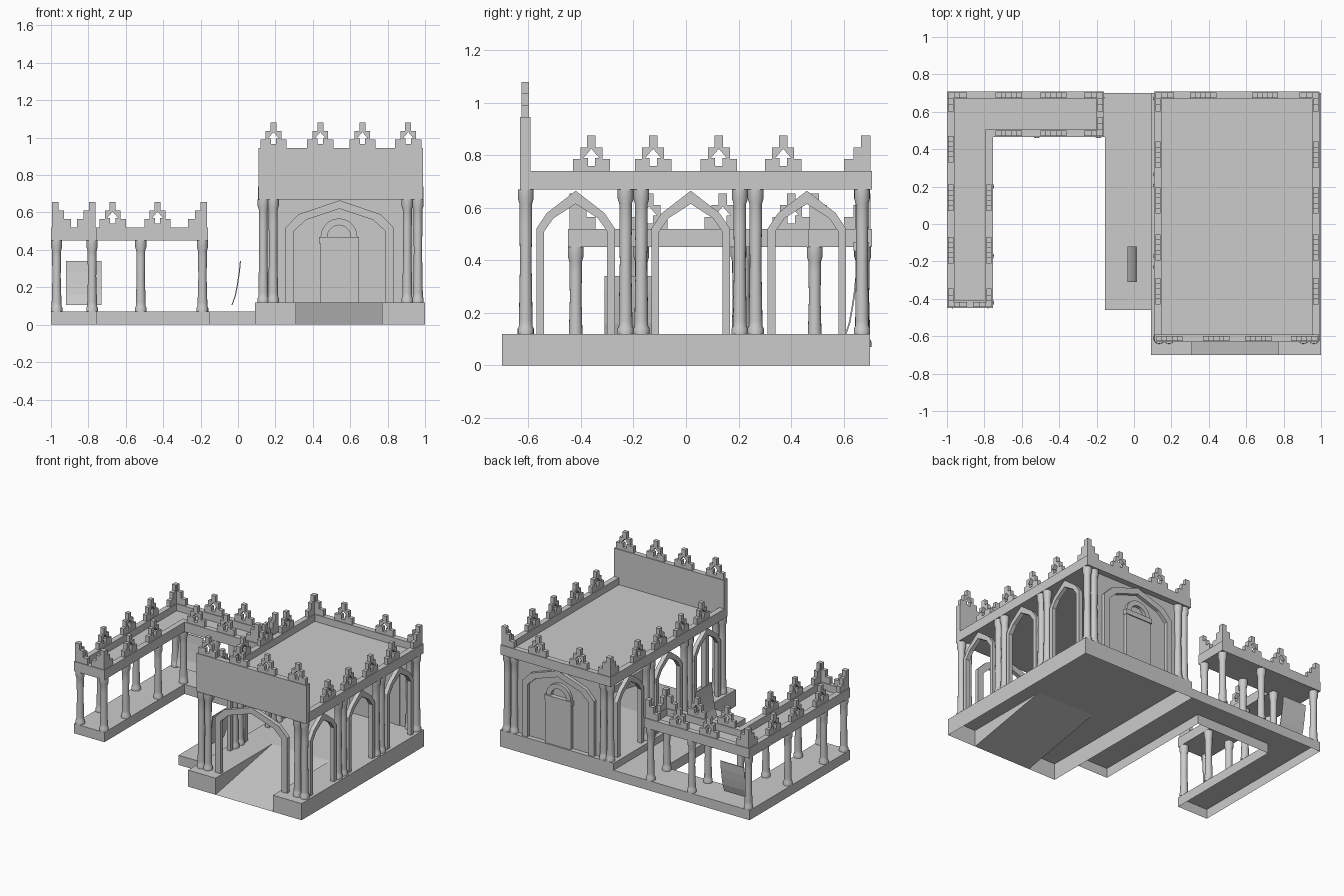
import bpy, bmesh, math

cube = bpy.data.objects.get("Cube")
if cube:
    bpy.data.objects.remove(cube, do_unlink=True)

stone = bpy.data.materials.new("grey stone")
stone.use_nodes = True
GREY = (0.6, 0.6, 0.6, 1)
stone.diffuse_color = GREY
stone.node_tree.nodes["Principled BSDF"].inputs["Base Color"].default_value = GREY


def finish(name, bm, recalc=True):
    if recalc:
        bmesh.ops.recalc_face_normals(bm, faces=bm.faces[:])
    mesh = bpy.data.meshes.new(name)
    bm.to_mesh(mesh)
    bm.free()
    mesh.materials.append(stone)
    ob = bpy.data.objects.new(name, mesh)
    bpy.context.collection.objects.link(ob)
    return ob


def add_prism(bm, pts, axis, a, b):
    """Extrude a 2D outline along an axis from a to b."""
    place = {"x": lambda u, v, d: (d, u, v),
             "y": lambda u, v, d: (u, d, v),
             "z": lambda u, v, d: (u, v, d)}[axis]
    ends = [[bm.verts.new(place(u, v, d)) for u, v in pts] for d in (a, b)]
    bm.faces.new(ends[0])
    bm.faces.new(ends[1][::-1])
    for i in range(len(pts)):
        j = (i + 1) % len(pts)
        bm.faces.new((ends[0][i], ends[0][j], ends[1][j], ends[1][i]))


def prism(name, pts, axis, a, b):
    bm = bmesh.new()
    add_prism(bm, pts, axis, a, b)
    return finish(name, bm)


def rect(u0, u1, v0, v1):
    return [(u0, v0), (u1, v0), (u1, v1), (u0, v1)]


def open_base(name, pts, h, gaps=()):
    """Floor with skirt walls and no underside."""
    bm = bmesh.new()
    low = [bm.verts.new((x, y, 0)) for x, y in pts]
    top = [bm.verts.new((x, y, h)) for x, y in pts]
    bm.faces.new(top)
    for i in range(len(pts)):
        if i not in gaps:
            j = (i + 1) % len(pts)
            bm.faces.new((low[i], low[j], top[j], top[i]))
    return finish(name, bm, False)


# Floors
FLOOR, LOW = 0.12, 0.07
open_base("main_base", [(.09, -.7), (.31, -.7), (.31, -.05), (.77, -.05),
                        (.77, -.7), (1, -.7), (1, .7), (.09, .7)], FLOOR, (1, 2, 3))
open_base("wing_base", [(-1, -.45), (-.755, -.45), (-.755, .465), (-.155, .465),
                        (-.155, -.46), (.09, -.46), (.09, .7), (-1, .7)], LOW)

# Ramp cut into the main floor
bm = bmesh.new()
lo, hi, back = [[bm.verts.new((x, y, z)) for x in (.31, .77)]
                for y, z in ((-.7, 0), (-.7, FLOOR), (-.05, FLOOR))]
bm.faces.new((lo[0], lo[1], back[1], back[0]))
bm.faces.new((lo[0], back[0], hi[0]))
bm.faces.new((lo[1], hi[1], back[1]))
finish("ramp", bm, False)


# Columns
def column(name, x, y, z0, z1):
    h = z1 - z0
    prof = [(0, 0), (.031, 0), (.031, .02), (.026, .03), (.026, .05), (.022, h * .5),
            (.024, h * .75), (.024, h - .055), (.03, h - .035), (.03, h), (0, h)]
    bm = bmesh.new()
    line = [bm.verts.new((r, 0, z)) for r, z in prof]
    edges = [bm.edges.new(p) for p in zip(line, line[1:])]
    bmesh.ops.spin(bm, geom=line + edges, cent=(0, 0, 0), axis=(0, 0, 1),
                   angle=math.tau, steps=16)
    bmesh.ops.remove_doubles(bm, verts=bm.verts[:], dist=.0002)
    ob = finish(name, bm)
    ob.location = (x, y, z0)
    bpy.ops.object.select_all(action="DESELECT")
    ob.select_set(True)
    bpy.context.view_layer.objects.active = ob
    bpy.ops.object.shade_smooth_by_angle(angle=math.radians(40))


for y in (-.61, .67):
    for x in (.135, .188, .905, .962):
        column("main_end_column", x, y, FLOOR, .67)
for y in (-.23, -.17, .205, .265):
    for x in (.135, .962):
        column("main_side_column", x, y, FLOOR, .67)
for x, ys in ((-.97, (-.42, -.19, .22, .67)), (-.78, (-.42, -.17, .2, .49)),
              (-.52, (.49, .675)), (-.19, (.49, .675))):
    for y in ys:
        column("wing_column", x, y, LOW, .45)


# Pointed arches
def arch(name, c, axis, d, outer, inner):
    path = [(s * u + c, z) for s, pts in ((-1, outer), (1, outer[-2::-1]))
            for u, z in pts]
    path += [(s * u + c, z) for s, pts in ((1, inner), (-1, inner[-2::-1]))
             for u, z in pts]
    prism(name, path, axis, d - .015, d + .015)


SIDE = ([(.15, FLOOR), (.15, .52), (.11, .58), (0, .665)],
        [(.12, FLOOR), (.12, .51), (.085, .56), (0, .615)])
END = ([(.288, FLOOR), (.288, .52), (.22, .59), (0, .665)],
       [(.245, FLOOR), (.245, .5), (.18, .56), (0, .62)])
for d in (.135, .965):
    for c in (-.42, .018, .46):
        arch("side_arch", c, "x", d, *SIDE)
for d in (-.61, .675):
    arch("end_arch", .543, "y", d, *END)

# Back wall with doorway
bm = bmesh.new()
bm.faces.new([bm.verts.new((x, .665, z)) for x, z in rect(.12, .98, FLOOR, .67)])
finish("back_wall", bm, False)
prism("door", rect(.44, .645, FLOOR, .435), "y", .645, .69)
prism("door_lintel", rect(.432, .648, .435, .47), "y", .638, .697)
arc = [math.pi * i / 14 for i in range(15)]
ring = [(.54 + r * math.cos(t), .47 + r * math.sin(t))
        for r, ts in ((.098, arc), (.062, arc[::-1])) for t in ts]
prism("door_ring", ring, "y", .648, .688)

# Roofs
prism("main_roof", rect(.12, .98, -.62, .7), "z", .67, .69)
prism("wing_roof", [(-.99, -.44), (-.765, -.44), (-.765, .475), (-.17, .475),
                    (-.17, .7), (-.99, .7)], "z", .45, .47)

# Parapets with stepped, pierced merlons
HALF = [(0, 0), (.07, 0), (.07, .045), (.042, .045), (.042, .09), (.016, .09), (.016, .135),
        (0, .135), (0, .085), (.03, .05), (.014, .05), (.014, .02), (0, .02)]
STEP = [(0, 0), (.1, 0), (.1, .045), (.065, .045), (.065, .09), (.035, .09),
        (.035, .135), (0, .135)]


def parapet(name, axis, d, u0, u1, z0, z1, centres, corners=(True, True)):
    bm = bmesh.new()
    a, b = d - .02, d + .02
    add_prism(bm, rect(u0, u1, z0, z1), axis, a, b)
    for c in centres:
        for s in (-1, 1):
            add_prism(bm, [(c + s * u, z1 + h) for u, h in HALF], axis, a + .006, b - .006)
    for c, s, on in ((u0, 1, corners[0]), (u1, -1, corners[1])):
        if on:
            add_prism(bm, [(c + s * (u + .006), z1 + h) for u, h in STEP],
                      axis, a + .006, b - .006)
    finish(name, bm)


parapet("front_parapet", "y", -.612, .11, .99, .67, .945, (.19, .44, .665, .91),
        (False, False))
parapet("back_parapet", "y", .688, .108, .992, .67, .74, (.37, .7))
for d in (.128, .972):
    parapet("side_parapet", "x", d, -.6, .708, .67, .74, (-.36, -.125, .125, .37),
            (False, True))
W0, W1 = .45, .52
parapet("wing_outer_parapet", "x", -.98, -.45, .708, W0, W1, (-.14, .14, .4))
parapet("wing_inner_parapet", "x", -.775, -.45, .505, W0, W1, (-.14, .14), (True, False))
parapet("wing_back_parapet", "y", .688, -1, -.16, W0, W1, (-.67, -.43))
parapet("wing_court_parapet", "y", .485, -.795, -.16, W0, W1, (-.67, -.43), (False, True))
parapet("wing_front_parapet", "y", -.43, -1, -.755, W0, W1, ())
parapet("wing_end_parapet", "x", -.18, .465, .708, W0, W1, ())

# Curved hanging sheets
CURVE = [(-.035, .105), (-.016, .16), (-.005, .22), (.004, .28), (.01, .34)]
sheet = CURVE + [(u + .006, z) for u, z in CURVE[::-1]]
prism("court_sheet", sheet, "y", -.31, -.12)
prism("wing_sheet", [(u + .635, z) for u, z in sheet], "x", -.92, -.73)
